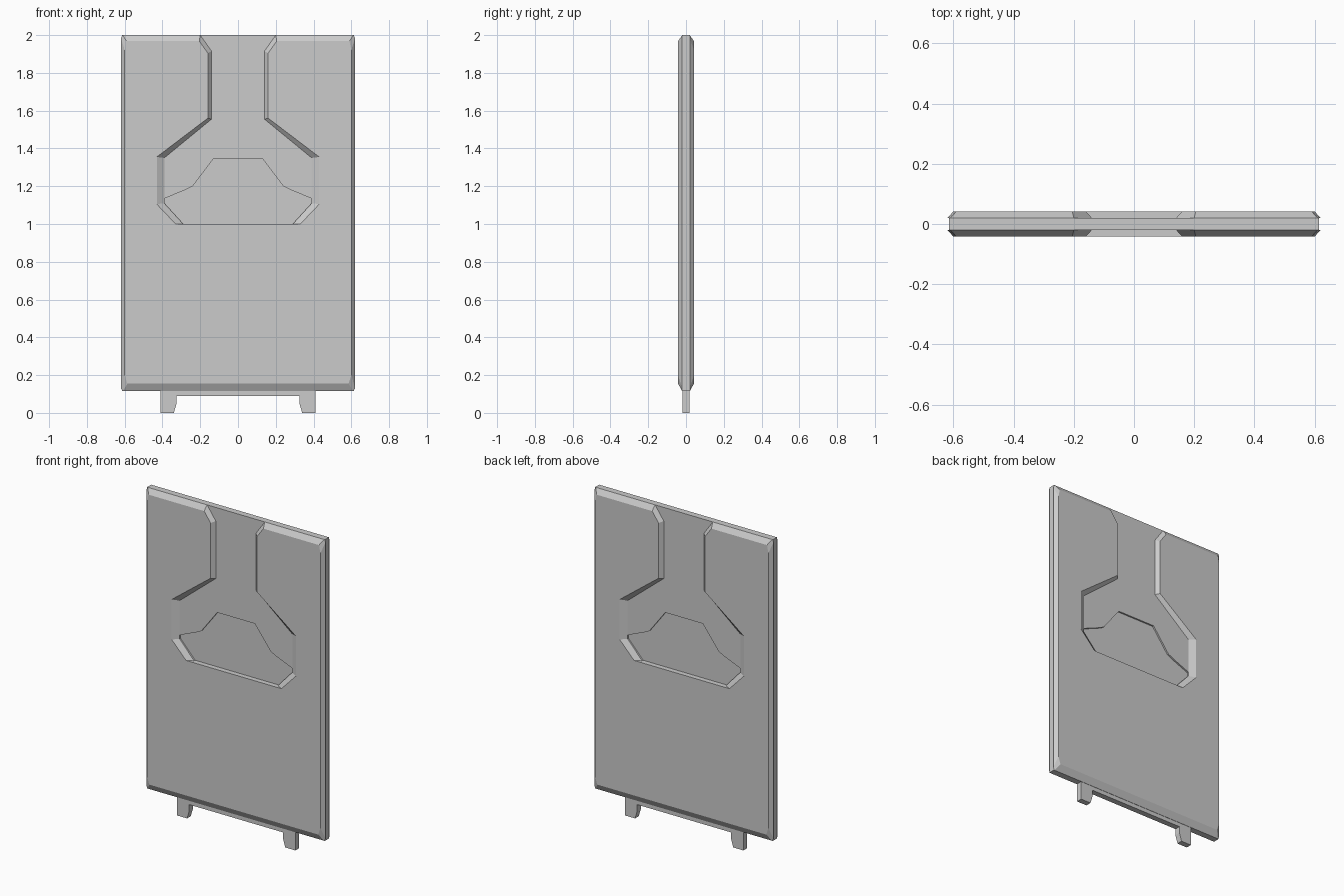
import bpy
import bmesh

cube = bpy.data.objects.get("Cube")
if cube:
    bpy.data.objects.remove(cube, do_unlink=True)

grey = bpy.data.materials.new("plain grey")
grey.use_nodes = True
grey.diffuse_color = (0.6, 0.6, 0.6, 1)
grey.node_tree.nodes["Principled BSDF"].inputs["Base Color"].default_value = (0.6, 0.6, 0.6, 1)


def half_loft(name, ring_a, y_a, ring_b, y_b, both_faces=True):
    """Loft the +x half of an (x, z) outline along y, then mirror it."""
    bm = bmesh.new()
    a = [bm.verts.new((x, y_a, z)) for x, z in ring_a]
    b = [bm.verts.new((x, y_b, z)) for x, z in ring_b]
    bm.faces.new(a)
    bm.faces.new(b[::-1])
    n = len(a)
    for i in range(n):
        j = (i + 1) % n
        quad = (a[i], b[i], b[j], a[j])
        bm.faces.new(quad)
    bmesh.ops.recalc_face_normals(bm, faces=bm.faces)
    # Open the seam so the mirrored halves join into one solid
    seam = [f for f in bm.faces if all(abs(v.co.x) < 1e-5 for v in f.verts)]
    bmesh.ops.delete(bm, geom=seam, context='FACES')
    mesh = bpy.data.meshes.new(name)
    bm.to_mesh(mesh)
    bm.free()
    mesh.materials.append(grey)
    obj = bpy.data.objects.new(name, mesh)
    bpy.context.collection.objects.link(obj)
    mirror = obj.modifiers.new("left and right", 'MIRROR')
    mirror.use_axis = (True, both_faces, False)
    return obj


BOTTOM, TOP = 0.115, 2.0
CORE_Y, FLOOR_Y, FACE_Y = 0.01, 0.02, 0.042
SIDE = 0.615

# Thin middle slab, the floor of the lower pocket
slab = [(0, BOTTOM), (SIDE, BOTTOM), (SIDE, TOP), (0, TOP)]
half_loft("core_slab", slab, -CORE_Y, slab, CORE_Y, False)

# Channel floor layer with the pocket left open
pocket = [(0, 1.345), (0.13, 1.345), (0.24, 1.2), (0.28, 1.18),
          (0.39, 1.135), (0.39, 1.11), (0.29, 1.0), (0, 1.0)]
half_loft("channel_floor", slab + pocket, CORE_Y, slab + pocket, FLOOR_Y)

# Chamfered cover plates with the channel cut through them
base = [(0, BOTTOM), (0.61, BOTTOM), (0.62, 0.13), (0.62, 1.985), (0.61, TOP),
        (0.2, TOP), (0.14, 1.915), (0.14, 1.555), (0.39, 1.35),
        (0.39, 1.11), (0.29, 1.0), (0, 1.0)]
face = [(0, 0.155), (0.585, 0.155), (0.6, 0.2), (0.6, 1.92), (0.59, 1.968),
        (0.205, 1.968), (0.16, 1.905), (0.16, 1.56), (0.43, 1.355),
        (0.43, 1.105), (0.33, 1.0), (0, 1.0)]
half_loft("cover_plate", base, FLOOR_Y, face, FACE_Y)

# Foot bar with two tapered feet
feet = [(0, 0.09), (0.325, 0.09), (0.325, 0.05), (0.34, 0), (0.41, 0),
        (0.41, BOTTOM), (0, BOTTOM)]
half_loft("foot_bar", feet, -0.018, feet, 0.018, False)
